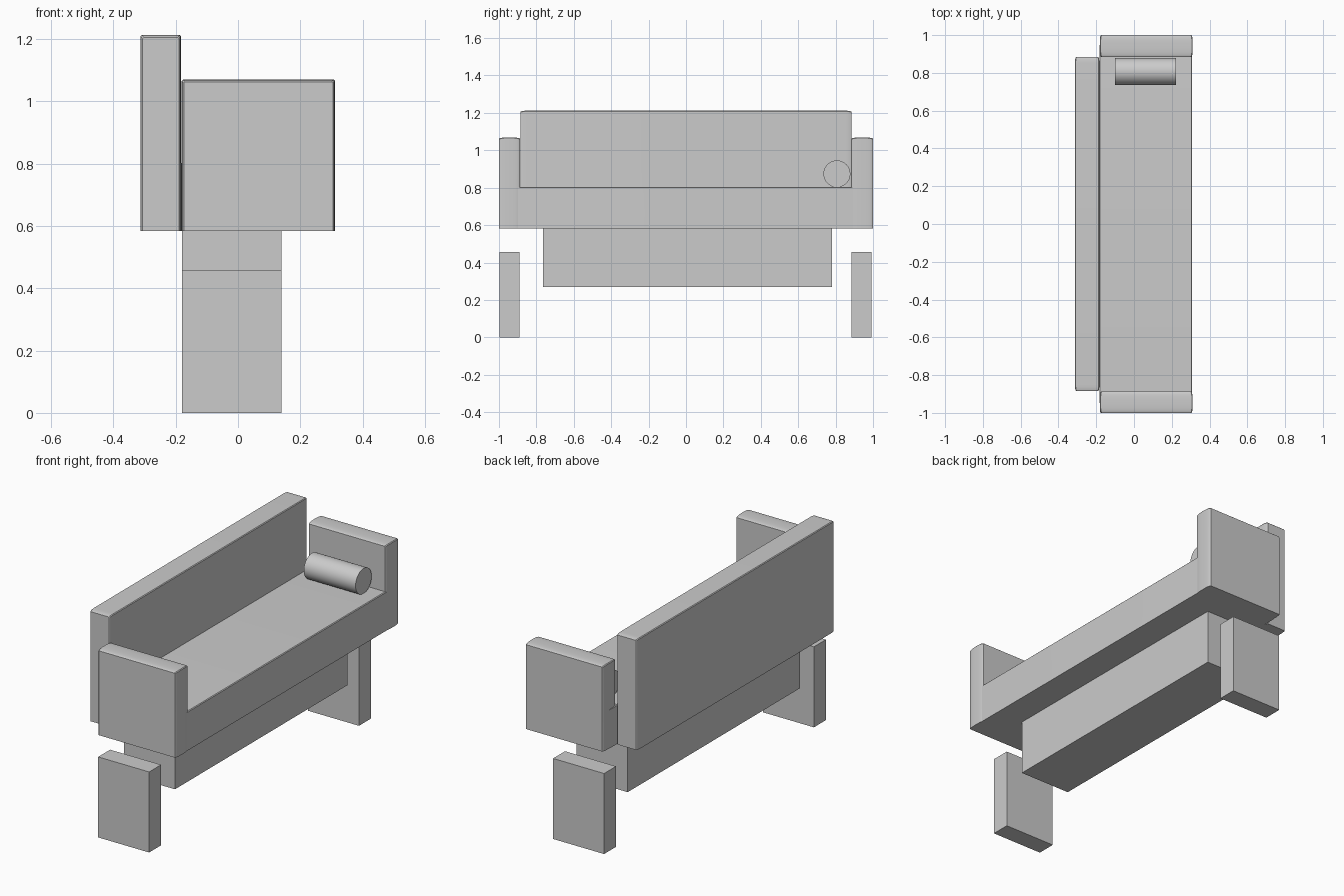
import bpy, bmesh, math

if "Cube" in bpy.data.objects:
    bpy.data.objects.remove(bpy.data.objects["Cube"])


def finish(name, bm, smooth=False):
    bmesh.ops.recalc_face_normals(bm, faces=bm.faces)
    mesh = bpy.data.meshes.new(name)
    bm.to_mesh(mesh)
    bm.free()
    obj = bpy.data.objects.new(name, mesh)
    bpy.context.collection.objects.link(obj)
    if smooth:
        bpy.ops.object.select_all(action='DESELECT')
        obj.select_set(True)
        bpy.context.view_layer.objects.active = obj
        bpy.ops.object.shade_smooth_by_angle(angle=math.radians(25))
    return obj


def box(name, x0, x1, y0, y1, z0, z1):
    bm = bmesh.new()
    bmesh.ops.create_cube(bm, size=1)
    for v in bm.verts:
        v.co = ((x0 + x1) / 2 + v.co.x * (x1 - x0),
                (y0 + y1) / 2 + v.co.y * (y1 - y0),
                (z0 + z1) / 2 + v.co.z * (z1 - z0))
    return finish(name, bm)


def padded(name, x0, x1, y0, y1, z0, z1, soft, inset=0.007, c=0.004):
    """Upholstered block: flat bottom, front/top/back swelling gently between its ends."""
    steps = 4
    ends = [(soft * (1 - math.cos(i / steps * math.pi / 2)),
             inset * (1 - math.sin(i / steps * math.pi / 2))) for i in range(steps + 1)]
    sections = [(y0 + d, s) for d, s in ends] + [(y1 - d, s) for d, s in reversed(ends)]
    bm = bmesh.new()
    rings = []
    for y, s in sections:
        a, b, t = x0 + s, x1 - s, z1 - s
        pts = [(a, z0), (b, z0), (b, t - c), (b - c, t), (a + c, t), (a, t - c)]
        rings.append([bm.verts.new((x, y, z)) for x, z in pts])
    for r, q in zip(rings, rings[1:]):
        for i in range(6):
            j = (i + 1) % 6
            bm.faces.new((r[i], r[j], q[j], q[i]))
    bm.faces.new(rings[0])
    bm.faces.new(rings[-1])
    return finish(name, bm, True)


# Upholstery
padded("backrest", -0.313, -0.183, -0.885, 0.885, 0.583, 1.212, 0.035)
padded("left_arm", -0.181, 0.311, -1.0, -0.888, 0.583, 1.069, 0.045)
padded("right_arm", -0.181, 0.311, 0.885, 1.0, 0.583, 1.069, 0.045)
padded("seat", -0.183, 0.308, -0.96, 0.96, 0.583, 0.805, 0.03)

# Base and side legs
box("base", -0.18, 0.14, -0.765, 0.78, 0.27, 0.584)
box("left_leg", -0.18, 0.14, -0.997, -0.89, 0, 0.457)
box("right_leg", -0.18, 0.14, 0.885, 0.992, 0, 0.457)

# Bolster cushion lying along x
bm = bmesh.new()
bmesh.ops.create_cone(bm, cap_ends=True, segments=32, radius1=0.072, radius2=0.072, depth=0.325)
for v in bm.verts:
    x, y, z = v.co
    v.co = (0.061 + z, 0.807 + x, 0.874 + y)
finish("bolster", bm, True)
